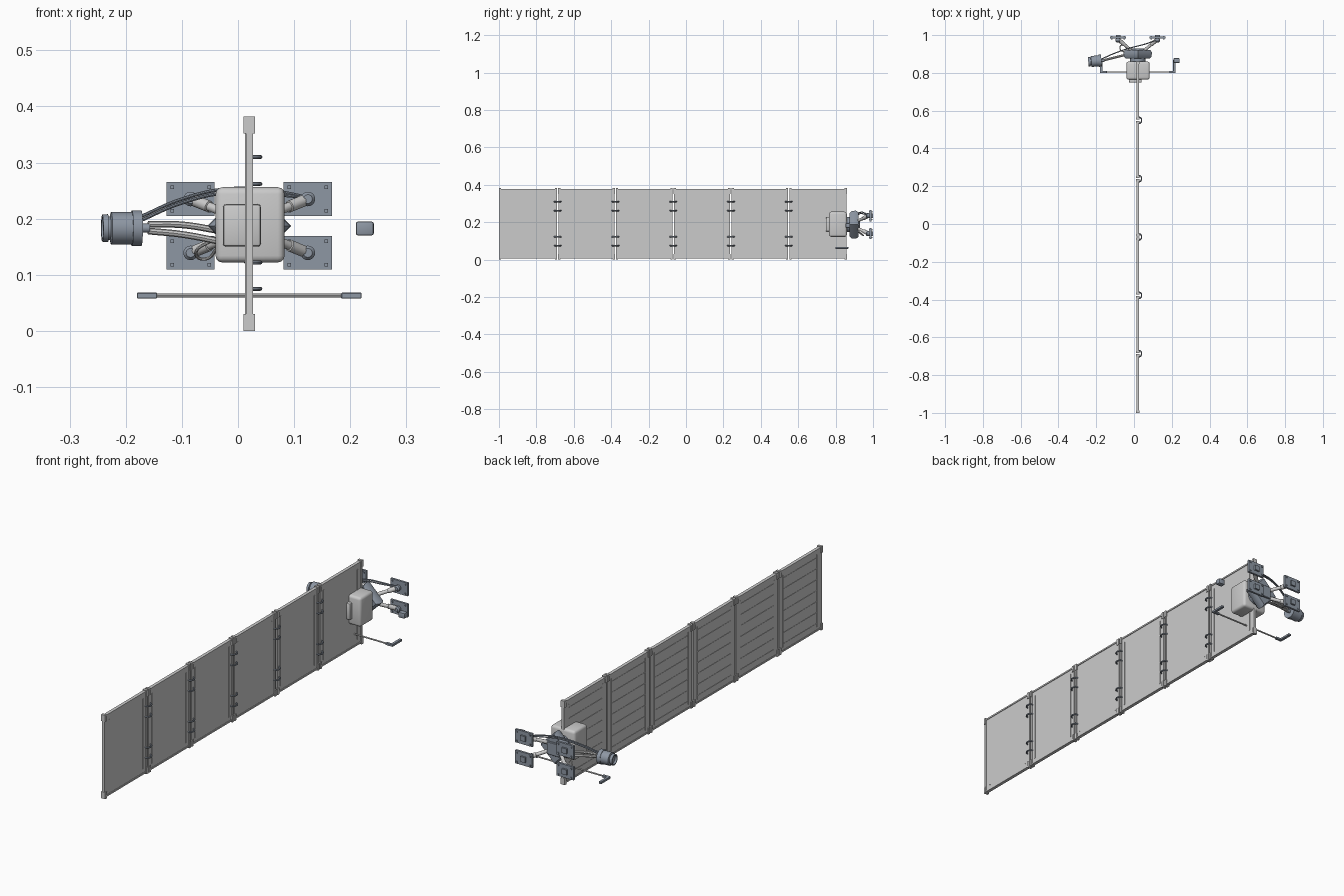
import bpy, bmesh, math
from mathutils import Vector

if "Cube" in bpy.data.objects:
    bpy.data.objects.remove(bpy.data.objects["Cube"])

steel = bpy.data.materials.new("blue_grey")
steel.diffuse_color = (0.27, 0.31, 0.37, 1)
steel.use_nodes = True
steel.node_tree.nodes["Principled BSDF"].inputs["Base Color"].default_value = steel.diffuse_color


def finish(name, bm, mat=None, bevel=0, segs=2):
    me = bpy.data.meshes.new(name)
    bmesh.ops.recalc_face_normals(bm, faces=bm.faces)
    bm.to_mesh(me)
    bm.free()
    ob = bpy.data.objects.new(name, me)
    bpy.context.collection.objects.link(ob)
    if mat:
        me.materials.append(mat)
    if bevel:
        mod = ob.modifiers.new("bevel", 'BEVEL')
        mod.width, mod.segments = bevel, segs
    return ob


def boxes(name, spans, mat=None, bevel=0, segs=2):
    """One object from boxes given as (x0, x1, y0, y1, z0, z1)."""
    bm = bmesh.new()
    for x0, x1, y0, y1, z0, z1 in spans:
        vs = bmesh.ops.create_cube(bm, size=1)["verts"]
        for v in vs:
            v.co = ((x0 + x1) / 2 + v.co.x * (x1 - x0),
                    (y0 + y1) / 2 + v.co.y * (y1 - y0),
                    (z0 + z1) / 2 + v.co.z * (z1 - z0))
    return finish(name, bm, mat, bevel, segs)


def lathe(name, profile, origin, axis, mat=None, n=32, start=0):
    """Revolve (distance along axis, radius) points around an axis."""
    bm = bmesh.new()
    rot = Vector(axis).to_track_quat('Z', 'Y')
    rings = []
    for h, r in profile:
        rings.append([bm.verts.new(Vector(origin) + rot @ Vector((
            r * math.cos(start + 2 * math.pi * i / n),
            r * math.sin(start + 2 * math.pi * i / n), h))) for i in range(n)])
    for a, b in zip(rings, rings[1:]):
        for i in range(n):
            bm.faces.new((a[i], a[(i + 1) % n], b[(i + 1) % n], b[i]))
    bm.faces.new(rings[0])
    bm.faces.new(rings[-1])
    return finish(name, bm, mat)


def tube(name, paths, r, mat=None, smooth=True):
    """Round tubes along one or more point lists."""
    cu = bpy.data.curves.new(name, 'CURVE')
    cu.dimensions = '3D'
    cu.bevel_depth, cu.bevel_resolution, cu.resolution_u = r, 2, 8
    cu.use_fill_caps = True
    for pts in paths:
        sp = cu.splines.new('BEZIER')
        sp.bezier_points.add(len(pts) - 1)
        for bp, p in zip(sp.bezier_points, pts):
            bp.co = p
            bp.handle_left_type = bp.handle_right_type = 'AUTO' if smooth else 'VECTOR'
    if mat:
        cu.materials.append(mat)
    ob = bpy.data.objects.new(name, cu)
    bpy.context.collection.objects.link(ob)
    return ob


# Solar wing: six panels in a row along y
Y0, Y1, N = -0.995, 0.858, 6
pitch = (Y1 - Y0) / N
for k in range(N):
    a, b = Y0 + k * pitch, Y0 + (k + 1) * pitch
    boxes(f"solar_panel_{k}", [(0.014, 0.024, a + 0.005, b - 0.005, 0.008, 0.376)])
    boxes(f"panel_rails_{k}", [(0.012, 0.027, a + 0.005, b - 0.005, z, z + 0.007)
                               for z in (0.005, 0.371)])
    boxes(f"panel_cell_ribs_{k}",
          [(0.0125, 0.014, a + 0.035, b - 0.035, z - 0.0015, z + 0.0015)
           for z in [0.04 + 0.05 * i for i in range(7)]]
          + [(0.0125, 0.014, y - 0.0015, y + 0.0015, 0.025, 0.355)
             for y in (a + 0.032, b - 0.032)])
    boxes(f"panel_edge_strips_{k}", [(0.024, 0.026, y - 0.0025, y + 0.0025, 0.03, 0.35)
                                     for y in (a + 0.032, b - 0.032)])

# Posts at the wing ends and twin posts at each seam, with end caps
ys = [Y0 + 0.001, Y1 - 0.004]
for k in range(1, N):
    ys += [Y0 + k * pitch - 0.009, Y0 + k * pitch + 0.009]
boxes("panel_posts", [(0.014, 0.027, y - 0.005, y + 0.005, 0.003, 0.378) for y in ys])
boxes("post_end_caps", [(0.010, 0.030, y - 0.006, y + 0.006, z, z + 0.03)
                        for y in ys for z in (0, 0.352)])

# Curved hinges bridging the seams
hinges = []
for k in range(1, N):
    y = Y0 + k * pitch
    for z in (0.31, 0.262, 0.122, 0.075):
        hinges.append([(0.024 + 0.016 * math.sin(t * math.pi / 4),
                        y + 0.018 * math.cos(t * math.pi / 4), z) for t in range(5)])
tube("seam_hinges", hinges, 0.0035, steel)

# Main body with front hatch
boxes("main_body", [(-0.04, 0.083, 0.764, 0.86, 0.122, 0.256)], None, 0.012, 3)
boxes("front_hatch", [(-0.027, 0.041, 0.748, 0.77, 0.15, 0.226)], None, 0.006, 2)

# Rear hub: a diamond frustum with a neck and back plate
C = (0.02, 0, 0.187)
lathe("hub_neck", [(0.85, 0.04), (0.88, 0.04)], C, (0, 1, 0), steel)
lathe("rear_hub", [(0.875, 0.062), (0.885, 0.073), (0.908, 0.075), (0.922, 0.066)],
      C, (0, 1, 0), steel, 4)
boxes("hub_back_plate", [(-0.012, 0.052, 0.918, 0.93, 0.158, 0.216)], steel, 0.002, 1)

# Four foot pads on splayed legs
for sx, side in ((-1, "left"), (1, "right")):
    for sz, level in ((-1, "lower"), (1, "upper")):
        px, pz = 0.02 + sx * 0.1045, 0.187 + sz * 0.048
        pad = [(px - 0.043, px + 0.043, 0.982, 0.992, pz - 0.03, pz + 0.03)]
        pad += [(px + i * 0.033 - 0.003, px + i * 0.033 + 0.003, 0.978, 0.996,
                 pz + j * 0.021 - 0.003, pz + j * 0.021 + 0.003)
                for i in (-1, 1) for j in (-1, 1)]
        boxes(f"foot_pad_{level}_{side}", pad, steel)
        boxes(f"pad_rear_boss_{level}_{side}",
              [(px - 0.012, px + 0.012, 0.99, 1.0, pz - 0.012, pz + 0.012)], steel)
        foot = Vector((px, 0.978, pz))
        root = Vector((0.02 + sx * 0.03, 0.915, 0.187 + sz * 0.018))
        d = foot - root
        L = d.length
        lathe(f"leg_{level}_{side}",
              [(0, 0.008), (L * 0.55, 0.008), (L * 0.56, 0.0105), (L, 0.0105)],
              root, d, None, 16)
        lathe(f"leg_socket_{level}_{side}",
              [(0, 0.008), (0.006, 0.013), (0.016, 0.013), (0.022, 0.009)],
              foot - Vector((0, 0.016, 0)), (0, 1, 0), steel, 16)

# Side-mounted camera barrel, hollow at the open end
lathe("side_barrel",
      [(0.085, 0.008), (0.068, 0.008), (0.068, 0.019), (0.07, 0.032), (0.053, 0.032),
       (0.053, 0.029), (0.016, 0.029), (0.014, 0.021), (0.010, 0.021), (0.010, 0.025),
       (0.0, 0.024), (0.0, 0.019), (0.008, 0.017)],
      (-0.242, 0.859, 0.183), (1, 0.09, 0), steel)

# Struts and cables from the barrel to the hub and pads
tube("barrel_struts", [
    [(-0.16, 0.867, 0.19), (-0.10, 0.882, 0.189), (-0.03, 0.90, 0.178)],
    [(-0.16, 0.867, 0.178), (-0.10, 0.882, 0.172), (-0.025, 0.90, 0.158)]], 0.006)
tube("upper_cables", [
    [(-0.175, 0.872, 0.2 + d), (-0.10, 0.905, 0.232 + d), (-0.02, 0.932, 0.250 + d),
     (0.06, 0.953, 0.247 + d), (0.124, 0.976, 0.238)] for d in (-0.004, 0.003)], 0.003, steel)
tube("lower_cable", [[(-0.04, 0.905, 0.165), (-0.075, 0.93, 0.14), (-0.06, 0.95, 0.128),
                      (-0.035, 0.925, 0.15)]], 0.003)

# Cross rod below the body with forward-bent sensor ends
tube("cross_rod", [[(-0.17, 0.805, 0.063), (0.21, 0.805, 0.063)]], 0.0035, None, False)
for s, side in ((-1, "left"), (1, "right")):
    e = 0.02 + s * 0.2
    i, j = sorted((e, e - s * 0.036))
    p, q = sorted((e, e - s * 0.013))
    boxes(f"rod_end_{side}", [(i, j, 0.799, 0.811, 0.058, 0.068),
                              (p, q, 0.805, 0.868, 0.058, 0.068)], steel, 0.001, 1)

# Detached sensor block on the right
boxes("sensor_block", [(0.21, 0.242, 0.853, 0.878, 0.17, 0.195)], steel, 0.004, 2)

# Convert tubes to meshes and smooth everything by angle
for ob in bpy.context.scene.objects:
    ob.select_set(True)
    bpy.context.view_layer.objects.active = ob
bpy.ops.object.convert(target='MESH')
bpy.ops.object.shade_smooth_by_angle(angle=math.radians(35))
